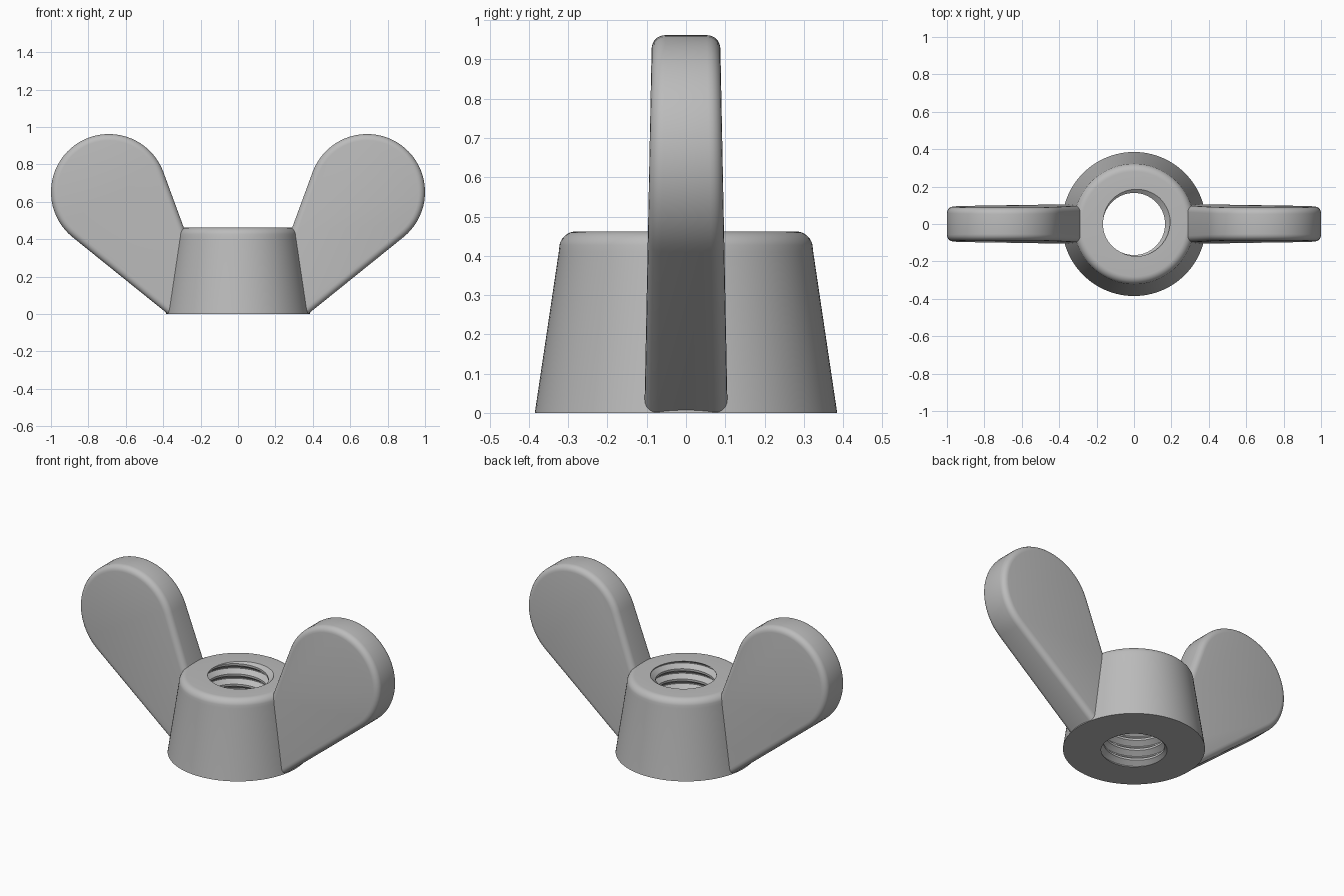
import bpy, bmesh
from math import sin, cos, pi, atan2, acos, hypot
from mathutils import Vector

if "Cube" in bpy.data.objects:
    bpy.data.objects.remove(bpy.data.objects["Cube"])

TOP = 0.462

metal = bpy.data.materials.new("grey metal")
metal.use_nodes = True
GREY = (0.5, 0.5, 0.5, 1)
metal.diffuse_color = GREY
metal.node_tree.nodes["Principled BSDF"].inputs["Base Color"].default_value = GREY


def finish(bm, name, angle):
    bmesh.ops.recalc_face_normals(bm, faces=bm.faces)
    mesh = bpy.data.meshes.new(name)
    bm.to_mesh(mesh)
    bm.free()
    mesh.materials.append(metal)
    obj = bpy.data.objects.new(name, mesh)
    bpy.context.collection.objects.link(obj)
    bpy.ops.object.select_all(action='DESELECT')
    obj.select_set(True)
    bpy.context.view_layer.objects.active = obj
    bpy.ops.object.shade_smooth_by_angle(angle=angle)
    return obj


def cut(bm, z, up):
    """Trim everything beyond a level; up tells which side goes."""
    geom = bm.verts[:] + bm.edges[:] + bm.faces[:]
    bmesh.ops.bisect_plane(bm, geom=geom, plane_co=(0, 0, z),
                           plane_no=(0, 0, 1 if up else -1), clear_outer=True)


def skin(bm, rows):
    """Quads between successive rows of points."""
    grid = [[bm.verts.new(p) for p in row] for row in rows]
    for a, b in zip(grid, grid[1:]):
        for j in range(len(a) - 1):
            bm.faces.new((a[j], a[j + 1], b[j + 1], b[j]))


# Threaded bore: one long helical strip trimmed at both ends
bm = bmesh.new()
PITCH, STEPS, TURNS = 0.062, 64, 13
thread = [(0, 0.195), (0.1, 0.195), (0.45, 0.166), (0.65, 0.166), (1, 0.195)]
start = TOP - PITCH * 10.13
rows = []
for k in range(STEPS * TURNS + 1):
    t = 2 * pi * k / STEPS
    rows.append([(r * cos(t), r * sin(t), start + PITCH * (k / STEPS + h))
                 for h, r in thread])
skin(bm, rows)
bmesh.ops.remove_doubles(bm, verts=bm.verts, dist=0.0002)
cut(bm, TOP, True)
cut(bm, 0, False)

# Tapered outer wall with a rounded top rim
wall = [(0.385, 0), (0.324, 0.41)]
FILLET = 0.043
for i in range(1, 9):
    a = pi / 2 * i / 8
    wall.append((0.28 + FILLET * cos(a), TOP - FILLET + FILLET * sin(a)))
rows = []
for k in range(97):
    t = 2 * pi * k / 96
    rows.append([(r * cos(t), r * sin(t), z) for r, z in wall])
skin(bm, rows)
bmesh.ops.remove_doubles(bm, verts=bm.verts, dist=0.0002)

# Flat ring faces joining wall and bore
for z in (0, TOP):
    rim = [e for e in bm.edges if e.is_boundary
           and all(abs(v.co.z - z) < 0.001 for v in e.verts)]
    bmesh.ops.triangle_fill(bm, edges=rim, use_beauty=True,
                            normal=(0, 0, 1 if z else -1))
finish(bm, "threaded_body", 0.6)


# Wings: round paddle with two tangent sides running into the body
CX, CZ, R = 0.69, 0.652, 0.31


def tangent_angle(x, z, side):
    dx, dz = x - CX, z - CZ
    return atan2(dz, dx) + side * acos(R / hypot(dx, dz))


def make_wing(name, side):
    low, inner = (0.375, 0), (0.29, TOP)
    a0 = tangent_angle(*low, 1)
    a1 = tangent_angle(*inner, -1)
    while a1 < a0:
        a1 += 2 * pi
    arc = [(CX + R * cos(a0 + (a1 - a0) * i / 40),
            CZ + R * sin(a0 + (a1 - a0) * i / 40)) for i in range(41)]
    # Lower side overshoots the base, then is trimmed flat
    ext = Vector(low) + (Vector(low) - Vector(arc[0])).normalized() * 0.17
    outline = [tuple(ext)] + arc + [inner, (0.25, 0.36), (0.23, 0.1)]
    bm = bmesh.new()
    face = bm.faces.new([bm.verts.new((x, -0.5, z)) for x, z in outline])
    ext_geom = bmesh.ops.extrude_face_region(bm, geom=[face])["geom"]
    bmesh.ops.translate(bm, vec=(0, 1, 0),
                        verts=[g for g in ext_geom if isinstance(g, bmesh.types.BMVert)])
    # Taper the thickness towards the tip
    for v in bm.verts:
        v.co.y *= 2 * (0.106 - 0.019 * v.co.z / 0.96)
    bmesh.ops.recalc_face_normals(bm, faces=bm.faces)
    rims = [e for e in bm.edges
            if abs(e.verts[0].co.y - e.verts[1].co.y) < 0.05]
    bmesh.ops.bevel(bm, geom=rims, offset=0.034, segments=5, profile=0.5,
                    affect='EDGES', clamp_overlap=True)
    cut(bm, 0.0005, False)
    bmesh.ops.holes_fill(bm, edges=[e for e in bm.edges if e.is_boundary])
    for v in bm.verts:
        v.co.x *= side
    finish(bm, name, 0.6)


make_wing("left_wing", 1)
make_wing("right_wing", -1)
